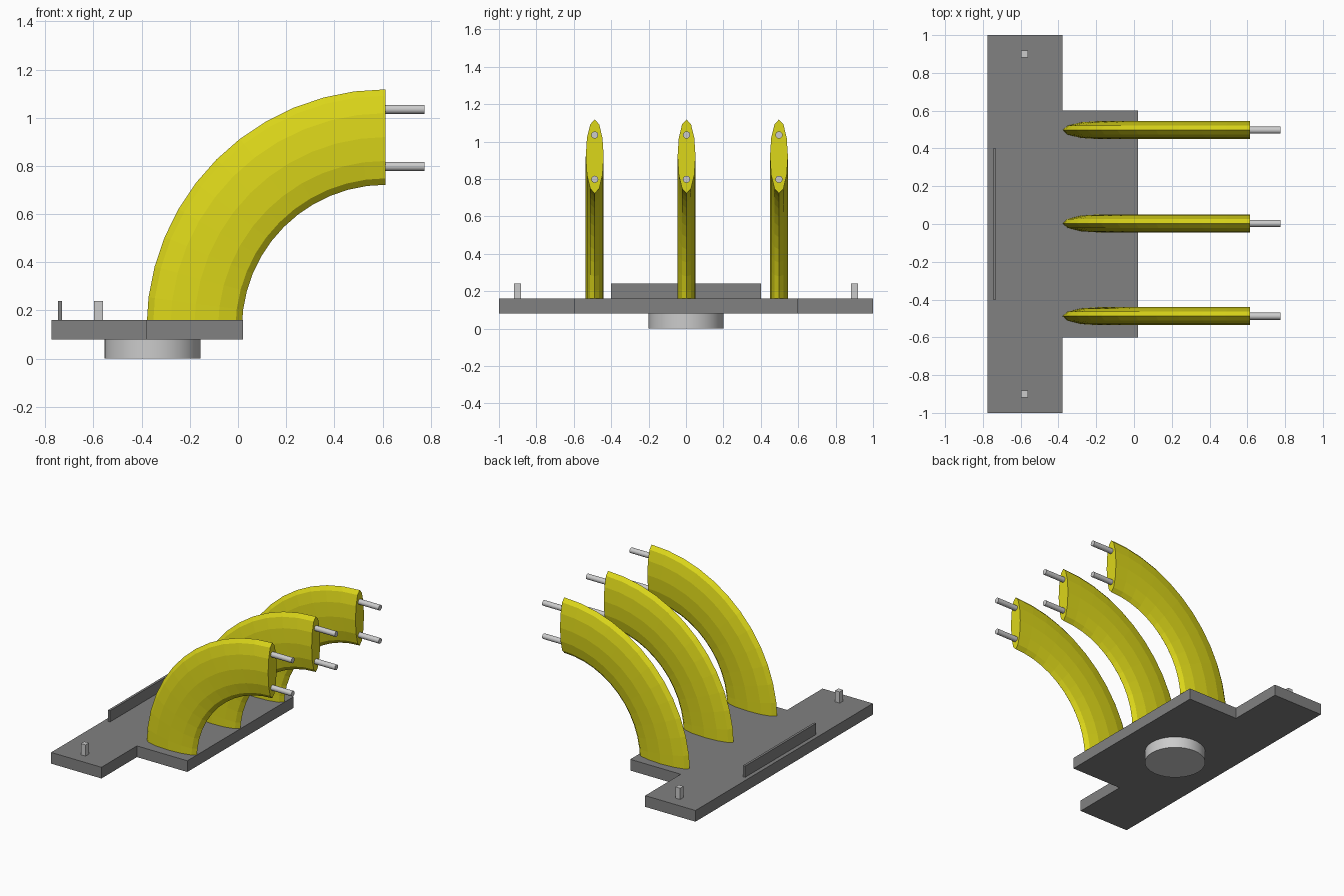
import bpy, bmesh, math
from mathutils import Vector

if "Cube" in bpy.data.objects:
    bpy.data.objects.remove(bpy.data.objects["Cube"])

yellow = bpy.data.materials.new("yellow")
yellow.diffuse_color = (0.72, 0.68, 0.01, 1)
yellow.use_nodes = True
yellow.node_tree.nodes["Principled BSDF"].inputs["Base Color"].default_value = yellow.diffuse_color
grey = bpy.data.materials.new("dark_grey")
grey.diffuse_color = (0.22, 0.22, 0.22, 1)
grey.use_nodes = True
grey.node_tree.nodes["Principled BSDF"].inputs["Base Color"].default_value = grey.diffuse_color


def finish(name, bm, mat=None):
    bmesh.ops.recalc_face_normals(bm, faces=bm.faces)
    me = bpy.data.meshes.new(name)
    bm.to_mesh(me)
    bm.free()
    ob = bpy.data.objects.new(name, me)
    bpy.context.collection.objects.link(ob)
    if mat:
        me.materials.append(mat)
    return ob


def prism(name, outline, z0, z1, mat=None):
    bm = bmesh.new()
    face = bm.faces.new([bm.verts.new((x, y, z0)) for x, y in outline])
    top = bmesh.ops.extrude_face_region(bm, geom=[face])["geom"]
    verts = [v for v in top if isinstance(v, bmesh.types.BMVert)]
    bmesh.ops.translate(bm, verts=verts, vec=(0, 0, z1 - z0))
    if face.is_valid and len(bm.faces) == len(outline) + 1:
        bm.faces.new([v for v in face.verts])
    return finish(name, bm, mat)


def box(name, x0, x1, y0, y1, z0, z1, mat=None):
    return prism(name, [(x0, y0), (x1, y0), (x1, y1), (x0, y1)], z0, z1, mat)


def cylinder(name, r, length, loc, rot=(0, 0, 0), sides=16):
    bpy.ops.mesh.primitive_cylinder_add(vertices=sides, radius=r, depth=length,
                                        location=loc, rotation=rot)
    ob = bpy.context.object
    ob.name = name
    bpy.ops.object.shade_smooth_by_angle()
    return ob


def curved_arm(name, y, sides=12, steps=12):
    # elliptical section swept through a quarter circle
    cx, cz, R, half, thick = 0.613, 0.125, 0.795, 0.198, 0.048
    bm = bmesh.new()
    rings = []
    for i in range(steps + 1):
        a = math.pi - math.pi / 2 * i / steps
        ring = []
        for k in range(sides):
            t = 2 * math.pi * k / sides
            r = R + half * math.cos(t)
            ring.append(bm.verts.new((cx + r * math.cos(a), y + thick * math.sin(t),
                                      cz + r * math.sin(a))))
        rings.append(ring)
    for a, b in zip(rings, rings[1:]):
        for k in range(sides):
            n = (k + 1) % sides
            bm.faces.new((a[k], a[n], b[n], b[k]))
    bm.faces.new(rings[0])
    bm.faces.new(rings[-1])
    return finish(name, bm, yellow)


# T-shaped base plate
prism("base_plate", [(-0.775, -1), (-0.378, -1), (-0.378, -0.6), (0.02, -0.6),
                     (0.02, 0.6), (-0.378, 0.6), (-0.378, 1), (-0.775, 1)],
      0.08, 0.16, grey)

# Round foot under the plate
cylinder("round_foot", 0.2, 0.08, (-0.355, 0, 0.04), sides=32)

# Rear rail and corner pegs
box("rear_rail", -0.747, -0.73, -0.4, 0.4, 0.16, 0.24, grey)
for side in (-1, 1):
    box("corner_peg", -0.597, -0.56, side * 0.9 - 0.019, side * 0.9 + 0.019, 0.16, 0.24)

# Three curved arms, each with two end pins
for y in (-0.488, 0.003, 0.497):
    curved_arm("curved_arm", y)
    for z in (0.798, 1.035):
        cylinder("end_pin", 0.019, 0.175, (0.6875, y, z), (0, math.pi / 2, 0), sides=16)
